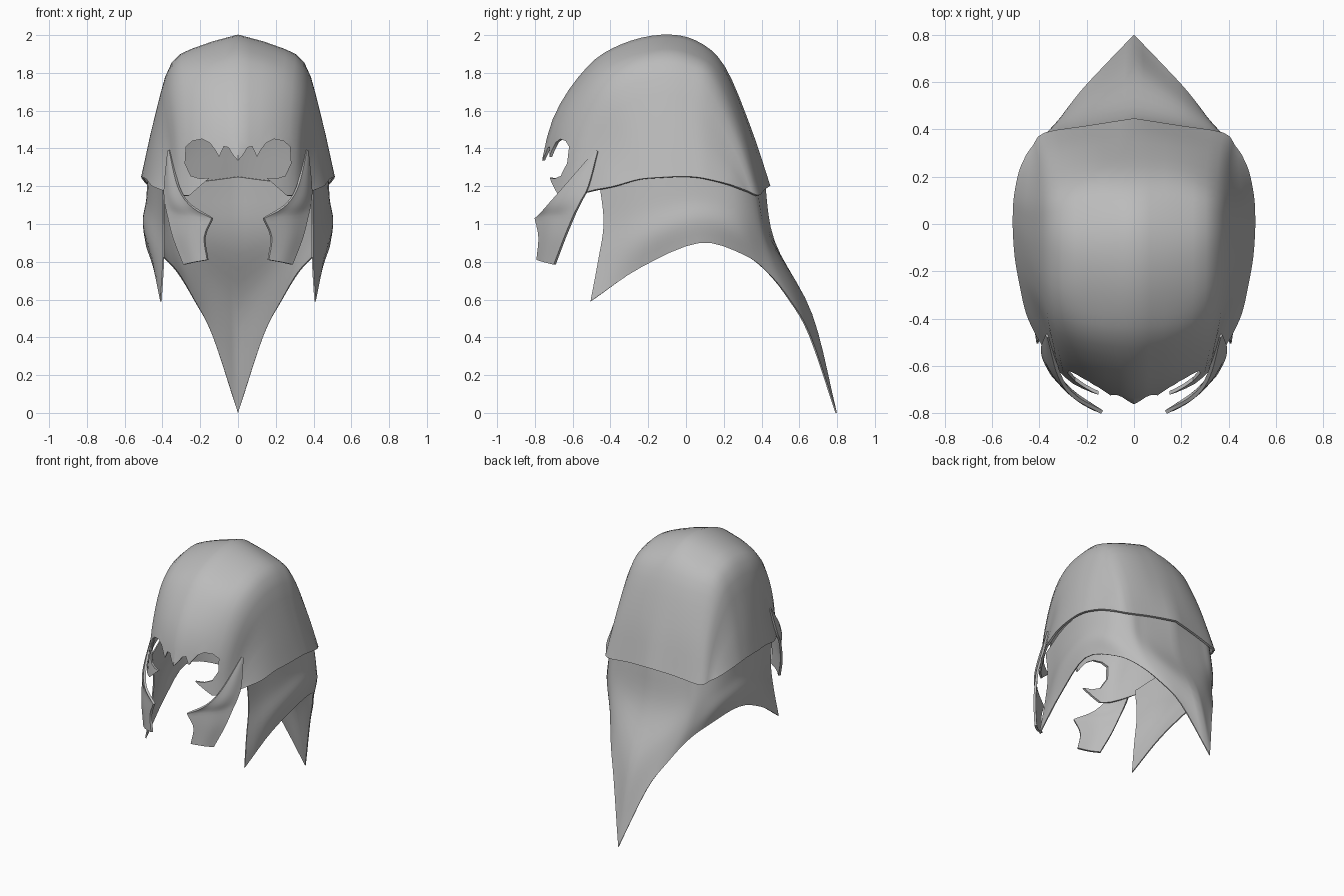
import bpy, bmesh
from mathutils import Vector

if "Cube" in bpy.data.objects:
    bpy.data.objects.remove(bpy.data.objects["Cube"], do_unlink=True)

steel = bpy.data.materials.new("plain grey")
steel.use_nodes = True
GREY = (0.5, 0.5, 0.5, 1)
steel.diffuse_color = GREY
steel.node_tree.nodes["Principled BSDF"].inputs["Base Color"].default_value = GREY


def spline(points, steps):
    """Smooth curve through the points."""
    p = [Vector(q) for q in points]
    p = [p[0] * 2 - p[1]] + p + [p[-1] * 2 - p[-2]]
    out = []
    for a, b, c, d in zip(p, p[1:], p[2:], p[3:]):
        for i in range(steps):
            t = i / steps
            out.append(0.5 * (2 * b + (c - a) * t + (2 * a - 5 * b + 4 * c - d) * t * t
                              + (3 * b - a - 3 * c + d) * t ** 3))
    return out + [p[-2]]


def creased(points, corner, steps):
    """Smooth curve with one sharp corner."""
    return spline(points[:corner + 1], steps)[:-1] + spline(points[corner:], steps)


def make(name, bm):
    bmesh.ops.recalc_face_normals(bm, faces=bm.faces)
    mesh = bpy.data.meshes.new(name)
    bm.to_mesh(mesh)
    bm.free()
    mesh.materials.append(steel)
    obj = bpy.data.objects.new(name, mesh)
    bpy.context.collection.objects.link(obj)
    return obj


def mirrored_sheet(name, rows, thickness):
    """Skin a grid of points, mirror it across x and give it thickness."""
    bm = bmesh.new()
    grid = [[bm.verts.new(p) for p in row] for row in rows]
    for r, s in zip(grid, grid[1:]):
        for i in range(len(r) - 1):
            bm.faces.new((r[i], r[i + 1], s[i + 1], s[i]))
    obj = make(name, bm)
    mirror = obj.modifiers.new("Mirror", 'MIRROR')
    mirror.use_clip = True
    shell = obj.modifiers.new("Shell", 'SOLIDIFY')
    shell.thickness = thickness
    shell.offset = 0
    return obj


def finish(obj, angle):
    bpy.ops.object.select_all(action='DESELECT')
    obj.select_set(True)
    bpy.context.view_layer.objects.active = obj
    for m in list(obj.modifiers):
        bpy.ops.object.modifier_apply(modifier=m.name)
    bpy.ops.object.shade_smooth_by_angle(angle=angle)


# Dome: front-to-back lines from the centre ridge out to the side rim
dome_lines = [
    [(0, -.79, 1.15), (0, -.7, 1.55), (0, -.52, 1.825), (0, -.34, 1.945), (0, -.13, 1.995), (0, .05, 1.965),
     (0, .2, 1.83), (0, .34, 1.5), (0, .44, 1.2)],
    [(.17, -.72, 1.15), (.17, -.65, 1.52), (.18, -.5, 1.78), (.19, -.33, 1.89), (.19, -.13, 1.94),
     (.19, .04, 1.91), (.19, .19, 1.8), (.19, .32, 1.5), (.19, .41, 1.18)],
    [(.29, -.64, 1.15), (.305, -.57, 1.45), (.325, -.45, 1.69), (.34, -.3, 1.81), (.345, -.12, 1.85),
     (.345, .02, 1.83), (.345, .14, 1.75), (.355, .28, 1.46), (.375, .38, 1.15)],
    [(.35, -.56, 1.16), (.365, -.45, 1.38), (.4, -.32, 1.53), (.42, -.21, 1.57), (.43, -.1, 1.58),
     (.43, 0, 1.57), (.425, .1, 1.53), (.415, .24, 1.35), (.42, .33, 1.17)],
    [(.405, -.475, 1.18), (.45, -.375, 1.2), (.478, -.25, 1.235), (.497, -.14, 1.245), (.505, -.03, 1.25),
     (.505, .05, 1.247), (.5, .12, 1.235), (.48, .22, 1.21), (.45, .29, 1.185)],
]
along = [spline(line, 4) for line in dome_lines]
dome = mirrored_sheet("helmet_dome", [spline(c, 3) for c in zip(*along)], .014)

# Scalloped face opening, cut through the front of the dome
brow = [(0, 1.335), (.03, 1.37), (.05, 1.405), (.075, 1.41), (.1, 1.355), (.12, 1.39), (.15, 1.43), (.19, 1.45),
        (.24, 1.44), (.275, 1.41), (.28, 1.32), (.25, 1.255), (.2, 1.24), (.15, 1.245), (.27, 1.14), (.27, 1.05)]
outline = brow + [(-x, z) for x, z in reversed(brow[1:])]
bm = bmesh.new()
face = bm.faces.new([bm.verts.new((x, -1, z)) for x, z in outline])
side = bmesh.ops.extrude_face_region(bm, geom=[face])["geom"]
bmesh.ops.translate(bm, vec=(0, .6, 0), verts=[v for v in side if isinstance(v, bmesh.types.BMVert)])
cutter = make("opening_cutter", bm)
cutter.hide_render = True
cut = dome.modifiers.new("Opening", 'BOOLEAN')
cut.operation = 'DIFFERENCE'
cut.solver = 'EXACT'
cut.object = cutter
finish(dome, 0.6)
bpy.data.objects.remove(cutter, do_unlink=True)

# Neck guard: columns running downwards, from the front corner to the back tip
guard = [
    [(.393, -.455, 1.2), (.392, -.435, 1), (.395, -.465, .8), (.408, -.505, .59)],
    [(.45, -.2, 1.26), (.458, -.2, 1.08), (.475, -.21, .93), (.445, -.24, .77)],
    [(.475, .05, 1.27), (.482, .05, 1.13), (.5, .06, 1.02), (.485, .07, .9)],
    [(.435, .25, 1.23), (.45, .255, 1.09), (.455, .27, .97), (.41, .3, .84)],
    [(.35, .355, 1.21), (.36, .38, 1.02), (.35, .4, .88), (.32, .43, .745)],
    [(.26, .375, 1.22), (.27, .41, 1), (.26, .475, .8), (.23, .55, .595)],
    [(.15, .39, 1.23), (.15, .44, .95), (.15, .555, .7), (.135, .655, .41)],
    [(0, .41, 1.25), (0, .465, .91), (0, .665, .52), (0, .795, 0)],
]
down = [spline(column, 5) for column in guard]
finish(mirrored_sheet("neck_guard", [spline(c, 4) for c in zip(*down)], .008), 1.1)

# Cheek plates: hooked inner edge, gently bowed middle and curved outer edge
inner = creased([(.36, -.475, 1.39), (.315, -.64, 1.2), (.25, -.73, 1.1), (.135, -.795, 1.03), (.175, -.775, .93),
                 (.16, -.785, .81)], 3, 5)
outer = creased([(.367, -.465, 1.385), (.385, -.515, 1.2), (.383, -.555, 1.12), (.37, -.59, 1.05),
                 (.34, -.64, .93), (.285, -.695, .785)], 3, 5)
plates = []
for a, b in zip(inner, outer):
    bow = Vector((.05, -.035, 0)) * (a - b).length
    plates.append(spline([a, (a + b) / 2 + bow, b], 4))
finish(mirrored_sheet("cheek_plates", plates, .016), 0.8)
